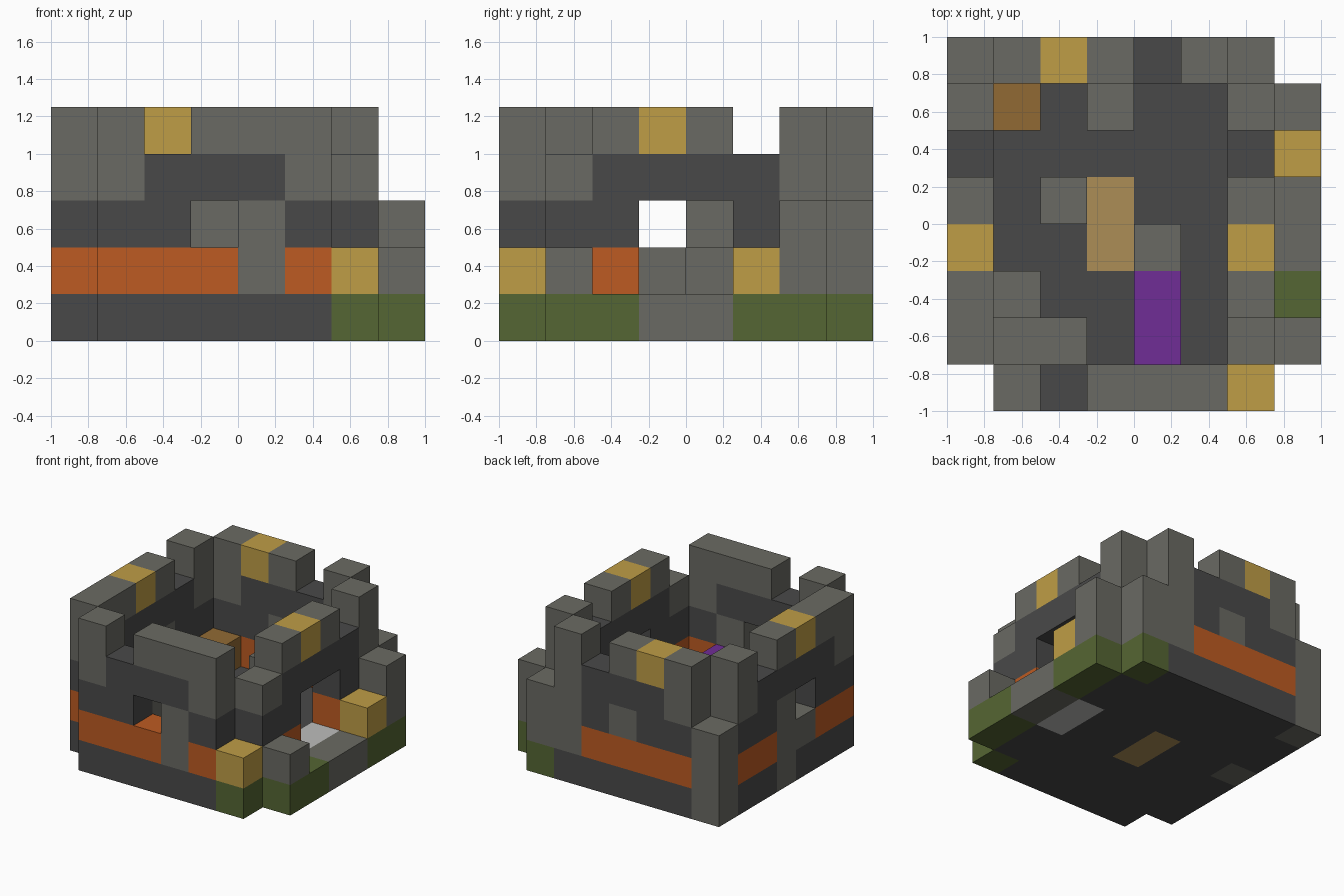
import bpy, bmesh
from mathutils import Vector

cube = bpy.data.objects.get("Cube")
if cube:
    bpy.data.objects.remove(cube)

S = 0.25                                # block size
ORIGIN = Vector((-1, -1, 0))

# Palette: letter -> name and display colour
PALETTE = {
    "G": ("stone_grey", "6A6A63"),
    "D": ("dark_stone", "494949"),
    "O": ("terracotta_orange", "BD5B22"),
    "Y": ("straw_yellow", "BF9D46"),
    "M": ("moss_green", "556633"),
    "T": ("tan_wood", "AC8D56"),
    "B": ("brown_wood", "916A34"),
    "P": ("purple_cloth", "702D96"),
    "L": ("pale_stone", "BEBEBC"),
}


def linear(c):
    return c / 12.92 if c <= 0.04045 else ((c + 0.055) / 1.055) ** 2.4


materials = {}
for letter, (name, code) in PALETTE.items():
    rgba = [linear(v / 255) for v in bytes.fromhex(code)] + [1]
    mat = bpy.data.materials.new(name)
    mat.use_nodes = True
    mat.diffuse_color = rgba
    mat.node_tree.nodes["Principled BSDF"].inputs["Base Color"].default_value = rgba
    materials[letter] = mat

cells = {}                              # block position -> (part, letter)


def column(part, x, y, blocks, base=0):
    """Stack blocks upward; a dot leaves an opening."""
    for z, letter in enumerate(blocks, base):
        if letter != ".":
            cells[x, y, z] = (part, letter)


def wall(part, start, step, columns):
    """Row of columns from a start cell along a step."""
    for n, blocks in enumerate(columns.split()):
        column(part, start[0] + n * step[0], start[1] + n * step[1], blocks)


ALONG_X, ALONG_Y = (1, 0), (0, 1)

# Floor with a wooden inlay
for x in range(1, 6):
    for y in range(1, 7):
        column("floor", x, y, "D")
wall("floor_inlay", (3, 3), ALONG_Y, "T T")

# Battlemented walls, each column listed bottom to top
wall("front_wall", (1, 0), ALONG_X, "DODGG DODD DO.DG DGGDG DODGG")
wall("back_wall", (1, 7), ALONG_X, "DODGG DODDY DOGDG DODD DGGGG")
wall("left_side_wall", (0, 1), ALONG_Y, "DODGG DODDG DG.DY GGGDG DODD DODGG GGG")
wall("doorway_wall", (6, 1), ALONG_Y, "DODG DODDG L..DY L..DG DODD DODGG")

# Mossy ground, doorstep and rubble outside
wall("front_rubble", (6, 0), ALONG_X, "MY")
wall("back_rubble", (6, 7), ALONG_X, "MGG")
wall("doorstep_terrace", (7, 1), ALONG_Y, "MG M G G MY MGG")

# Furniture standing on the floor
column("chest", 1, 6, "B", 1)
column("stove", 2, 4, "G", 1)
column("stool", 4, 3, "G", 1)
column("back_block", 3, 6, "G", 1)
for y in (1, 2):
    column("bed", 4, y, "P", 1)
column("stair", 1, 2, "G", 1)
for x in (1, 2):
    column("stair", x, 1, "GG", 1)

# Face directions of a block: normal and its two in-plane axes
AXES = [Vector(a) for a in ((1, 0, 0), (0, 1, 0), (0, 0, 1))]
SIDES = [(AXES[i] * s, AXES[(i + 1) % 3] * s, AXES[(i + 2) % 3])
         for i in range(3) for s in (1, -1)]


def build(part):
    """Mesh of a part: only exposed block faces, merged by colour."""
    bm = bmesh.new()
    letters = sorted({l for p, l in cells.values() if p == part})
    for pos, (owner, letter) in cells.items():
        if owner != part:
            continue
        centre = Vector(pos) + Vector((0.5, 0.5, 0.5))
        for n, u, v in SIDES:
            if tuple(int(a + b) for a, b in zip(pos, n)) in cells:
                continue
            corners = [n + u + v, n - u + v, n - u - v, n + u - v]
            face = bm.faces.new([bm.verts.new(ORIGIN + (centre + c / 2) * S)
                                 for c in corners])
            face.material_index = letters.index(letter)
    bmesh.ops.remove_doubles(bm, verts=bm.verts[:], dist=0.001)
    bmesh.ops.dissolve_limit(bm, angle_limit=0.01, verts=bm.verts[:],
                             edges=bm.edges[:], delimit={"MATERIAL"})
    mesh = bpy.data.meshes.new(part)
    bm.to_mesh(mesh)
    bm.free()
    for letter in letters:
        mesh.materials.append(materials[letter])
    bpy.context.collection.objects.link(bpy.data.objects.new(part, mesh))


for part in sorted({p for p, _ in cells.values()}):
    build(part)
